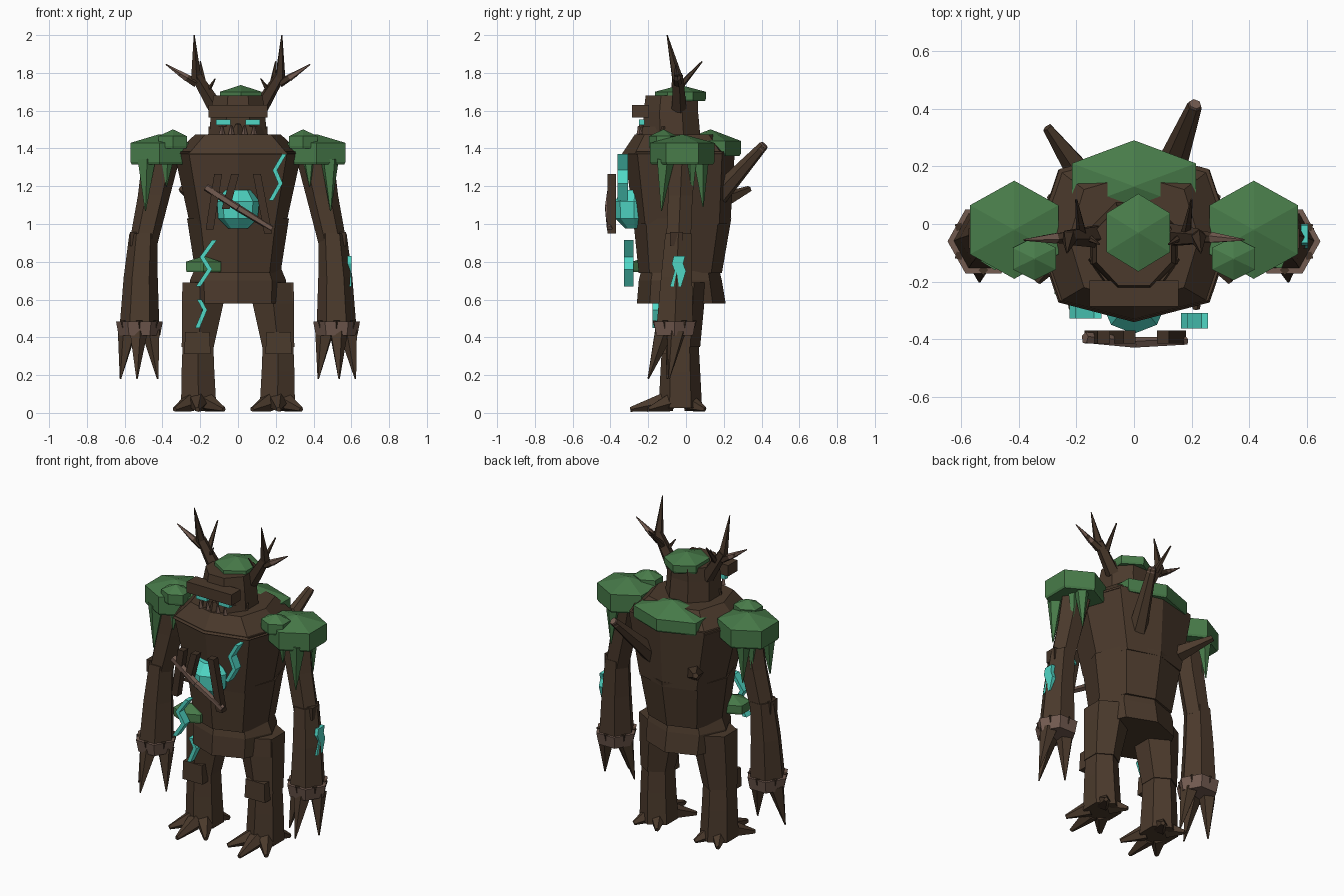
import bpy, bmesh, math
from mathutils import Vector


def mat(name, c):
    m = bpy.data.materials.new(name)
    m.diffuse_color = (*c, 1)
    return m


BARK = mat("bark", (0.070, 0.042, 0.025))
DARK = mat("dark_bark", (0.052, 0.031, 0.019))
PALE = mat("pale_wood", (0.170, 0.104, 0.080))
MOSS = mat("moss", (0.065, 0.200, 0.068))
GLOW = mat("teal_glow", (0.080, 0.680, 0.560))


def finish(bm, name, m):
    bmesh.ops.recalc_face_normals(bm, faces=bm.faces[:])
    me = bpy.data.meshes.new(name)
    bm.to_mesh(me)
    bm.free()
    me.materials.append(m)
    ob = bpy.data.objects.new(name, me)
    bpy.context.collection.objects.link(ob)
    return ob


def skin(bm, rings):
    """Join equal-sized rings of points into a closed hull."""
    vs = [[bm.verts.new(p) for p in r] for r in rings]
    n = len(vs[0])
    for a, b in zip(vs, vs[1:]):
        for i in range(n):
            bm.faces.new((a[i], a[(i + 1) % n], b[(i + 1) % n], b[i]))
    bm.faces.new(vs[0])
    bm.faces.new(vs[-1])


def loft(name, secs, n, m, turn=0.0, corner=1.0):
    """Stack of horizontal polygons: (x, y, z, rx, ry); corner pushes every second vertex out."""
    bm = bmesh.new()
    k = [corner if i % 2 else 1 for i in range(n)]
    skin(bm, [[(x + k[i] * rx * math.sin(2 * math.pi * (i + turn) / n),
                y - k[i] * ry * math.cos(2 * math.pi * (i + turn) / n), z)
               for i in range(n)] for x, y, z, rx, ry in secs])
    return finish(bm, name, m)


def stick(name, p0, p1, r0, r1, m, n=5):
    """Tapered branch between two points."""
    p0, p1 = Vector(p0), Vector(p1)
    q = (p1 - p0).to_track_quat('Z', 'Y')
    bm = bmesh.new()
    skin(bm, [[p + q @ Vector((r * math.cos(2 * math.pi * i / n), r * math.sin(2 * math.pi * i / n), 0))
               for i in range(n)] for p, r in ((p0, r0), (p1, r1))])
    return finish(bm, name, m)


def box(name, c, s, m, taper=1.0):
    x, y, z = c
    k = math.sqrt(0.5)
    return loft(name, [(x, y, z - s[2] / 2, s[0] * k, s[1] * k),
                       (x, y, z + s[2] / 2, s[0] * k * taper, s[1] * k * taper)], 4, m, 0.5)


def moss(name, x, y, z0, z1, z2, rx, ry):
    """Six-sided moss pad with a pointed top."""
    k = 2 / math.sqrt(3)
    return loft(name, [(x, y, z0, rx * k * .96, ry * .96), (x, y, z0 + .012, rx * k, ry),
                       (x, y, z1, rx * k, ry), (x, y, z2, .003, .003)], 6, MOSS)


def strip(name, uz, depth, w, d, m, axis='Y'):
    """Zigzag strip through (u, z) points, facing along the given axis."""
    bm = bmesh.new()
    rings = []
    for u, z in uz:
        ring = []
        for du, dd in ((-1, -1), (1, -1), (1, 1), (-1, 1)):
            a, b = u + du * w / 2, depth + dd * d / 2
            ring.append((a, b, z) if axis == 'Y' else (b, a, z))
        rings.append(ring)
    skin(bm, rings)
    return finish(bm, name, m)


# Trunk
loft("pelvis", [(0, -.025, .58, .25, .235), (0, -.03, .70, .255, .22), (0, -.03, .785, .22, .20)], 8, BARK)
loft("belly", [(0, -.03, .74, .225, .22), (0, -.02, 1.03, .27, .26)], 8, BARK, 0, 1.05)
loft("chest", [(0, -.02, 1.0, .255, .255), (0, -.033, 1.365, .335, .29),
               (0, -.037, 1.385, .335, .295)], 8, BARK, 0, 1.09)
loft("shoulder_slope", [(0, -.042, 1.37, .34, .298), (0, -.05, 1.475, .225, .22)], 8, BARK, 0, 1.09)

# Head, brow, jaw
loft("head", [(0, -.075, 1.45, .165, .165), (0, -.08, 1.60, .155, .155), (0, -.075, 1.68, .14, .15)], 8, BARK, .5)
loft("jaw", [(0, -.13, 1.44, .16, .13), (0, -.12, 1.515, .155, .125)], 6, BARK, .5)
box("brow", (0, -.24, 1.597), (.31, .09, .068), BARK)
for s in (1, -1):
    box("eye", (s * .078, -.235, 1.538), (.075, .03, .03), GLOW)
    for x in (.035, .085):
        stick("tooth", (s * x, -.245, 1.475), (s * x, -.25, 1.52), .016, .005, PALE, 4)
stick("chin", (0, -.22, 1.43), (0, -.235, 1.53), .06, .012, BARK, 4)

# Moss pads
moss("head_moss", .015, -.03, 1.65, 1.70, 1.735, .11, .135)
moss("back_moss", 0, .13, 1.36, 1.44, 1.50, .215, .16)
moss("hip_moss", -.182, -.20, .745, .80, .83, .093, .085)

# Paired limbs
for s in (1, -1):
    moss("shoulder_moss", s * .415, -.02, 1.315, 1.43, 1.475, .153, .17)
    moss("shoulder_tuft", s * .345, -.12, 1.40, 1.465, 1.50, .075, .075)
    for x, y, z, r in ((.485, -.13, 1.07, .05), (.375, -.10, 1.20, .035),
                       (.47, .03, 1.13, .035), (.45, .09, 1.09, .045)):
        stick("moss_drip", (s * x, y * .85, 1.34), (s * x * 1.01, y, z), r, .003, MOSS, 5)
    # Arms and claws
    loft("upper_arm", [(s * .405, -.02, 1.36, .10, .085), (s * .445, -.03, 1.15, .085, .075),
                       (s * .50, -.04, .90, .075, .075)], 6, BARK, .5)
    loft("forearm", [(s * .50, -.04, .95, .075, .08), (s * .515, -.05, .72, .09, .095),
                     (s * .522, -.06, .44, .106, .112)], 6, BARK, .5)
    box("elbow_knot", (s * .553, -.05, .92), (.04, .07, .075), DARK)
    # Wrist band with dark notches in the upper edge
    loft("wrist_band", [(s * .522, -.06, .41, .110, .112), (s * .522, -.06, .485, .124, .128)], 6, PALE, .5)
    for i in range(6):
        a = (i + .5) * math.pi / 3
        dx, dy = math.cos(a), math.sin(a)
        stick("wrist_notch", (s * .522 + .097 * dx, -.06 + .100 * dy, .488),
              (s * .522 + .100 * dx, -.06 + .103 * dy, .448), .017, .003, DARK, 4)
    for bx, by, tx, ty, tz in ((.585, -.05, .622, -.09, .18), (.53, -.115, .535, -.20, .18),
                               (.46, -.06, .425, -.10, .18)):
        stick("claw", (s * bx, by, .43), (s * tx, ty, tz), .052, .004, BARK, 5)
    # Legs and root toes
    loft("thigh", [(s * .213, -.03, .35, .098, .105), (s * .187, -.025, .58, .127, .122),
                   (s * .182, -.02, .69, .129, .125)], 6, BARK)
    loft("shin", [(s * .208, -.03, .025, .108, .115), (s * .212, -.03, .22, .10, .105),
                  (s * .212, -.03, .40, .092, .095)], 6, BARK)
    box("thigh_plate", (s * .262, -.03, .635), (.06, .12, .11), BARK)
    box("knee_plate", (s * .215, -.115, .37), (.14, .055, .115), BARK, .92)
    for tx, ty in ((.335, -.20), (.215, -.295), (.075, -.21), (.29, .10), (.13, .10)):
        stick("root_toe", (s * (.21 + (tx - .21) * .35), -.03 + (ty + .03) * .35, .055),
              (s * tx, ty, .018), .05, .013, BARK, 5)
    # Antlers
    stick("antler_base", (s * .115, -.04, 1.61), (s * .225, -.045, 1.79), .044, .028, DARK)
    stick("antler_tip", (s * .222, -.045, 1.77), (s * .232, -.10, 2.0), .029, .003, DARK)
    stick("antler_outer", (s * .22, -.045, 1.745), (s * .31, -.05, 1.797), .024, .014, DARK)
    stick("antler_outer_tip", (s * .27, -.048, 1.773), (s * .382, -.055, 1.845), .02, .003, PALE)
    stick("antler_rear", (s * .18, -.04, 1.72), (s * .20, .085, 1.86), .02, .004, DARK)
    stick("antler_inner", (s * .17, -.04, 1.69), (s * .12, -.07, 1.77), .018, .003, DARK)

# Glowing heart behind ribs, with a broken branch across
loft("heart_crystal", [(0, -.27, .975, .05, .05), (0, -.275, 1.03, .105, .10), (0, -.275, 1.12, .112, .105),
                       (0, -.27, 1.18, .07, .06)], 8, GLOW)
for x0, z0, x1, z1 in ((-.105, 1.265, -.15, .97), (-.015, 1.265, -.065, 1.08), (.10, 1.265, .16, .95)):
    strip("rib", [(x0, z0), (x1, z1)], -.392, .042, .045, DARK)
stick("cross_branch", (-.17, -.395, 1.195), (0, -.412, 1.085), .021, .020, PALE)
stick("cross_branch_end", (0, -.412, 1.085), (.18, -.405, .975), .020, .016, PALE)

# Zigzag runes
strip("chest_rune", [(.245, 1.37), (.195, 1.285), (.225, 1.215), (.175, 1.125)], -.335, .024, .055, GLOW)
strip("hip_rune", [(-.125, .915), (-.19, .825), (-.15, .76), (-.21, .67)], -.303, .026, .05, GLOW)
strip("leg_rune", [(-.205, .60), (-.175, .545), (-.215, .45)], -.155, .024, .045, GLOW)
strip("arm_rune", [(-.035, .83), (-.045, .79), (-.03, .75), (-.055, .67)], .59, .06, .024, GLOW, 'X')

# Snapped branches on the back
stick("back_branch", (.11, .15, 1.13), (.21, .41, 1.415), .06, .026, BARK, 6)
stick("back_branch_tip", (.205, .397, 1.40), (.212, .416, 1.421), .028, .022, PALE, 6)
stick("small_back_branch", (-.18, .17, 1.11), (-.30, .335, 1.185), .05, .018, BARK, 5)
